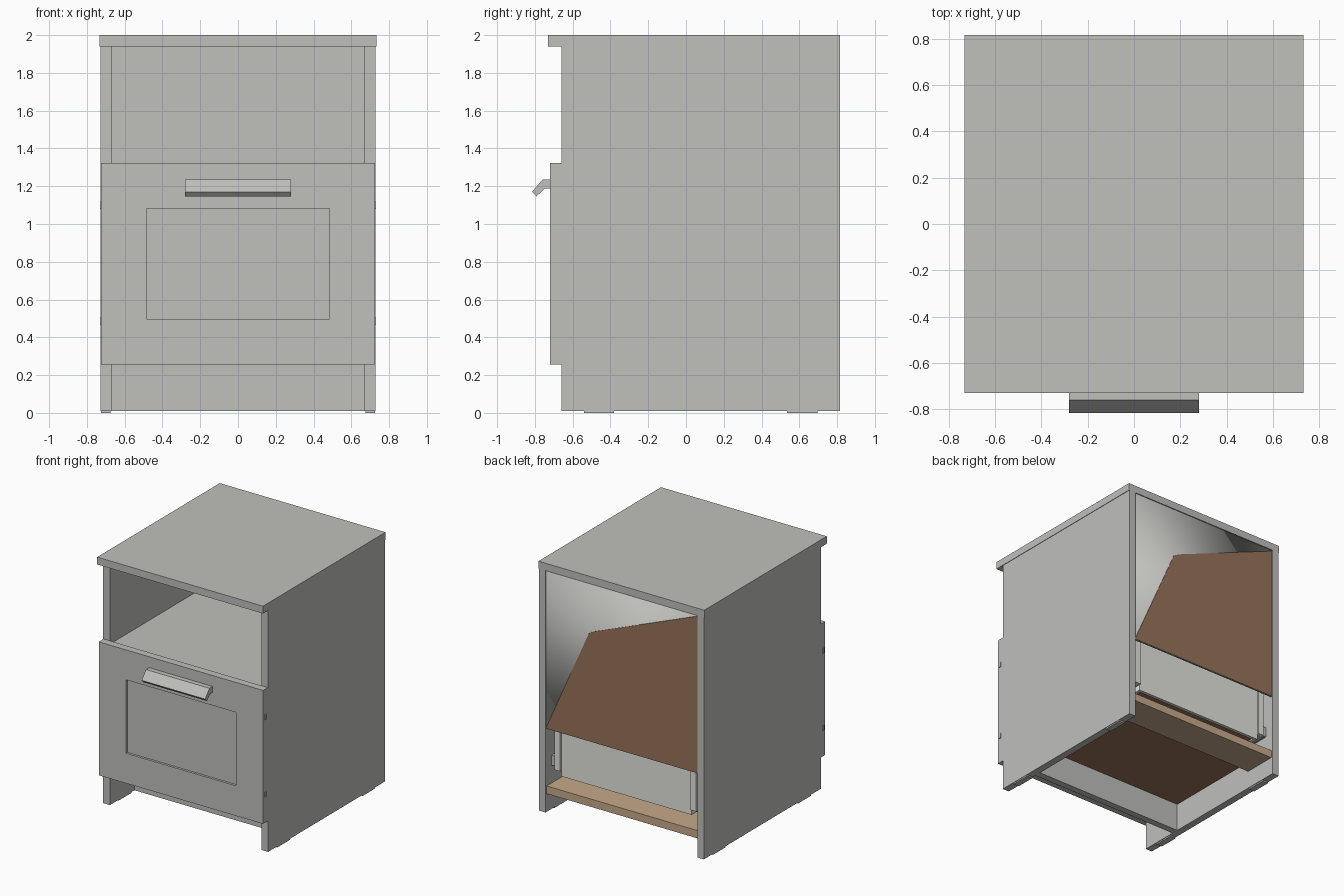
import bpy
import bmesh

default = bpy.data.objects.get("Cube")
if default:
    bpy.data.objects.remove(default, do_unlink=True)


def material(name, rgb):
    m = bpy.data.materials.new(name)
    m.use_nodes = True
    m.diffuse_color = (*rgb, 1)
    m.node_tree.nodes["Principled BSDF"].inputs["Base Color"].default_value = (*rgb, 1)
    return m


GREY = material("warm grey paint", (0.525, 0.525, 0.505))
PALE = material("pale drawer lining", (0.78, 0.79, 0.73))
BROWN = material("brown fibreboard", (0.31, 0.17, 0.10))
TAN = material("tan chipboard", (0.565, 0.395, 0.255))


def add_object(name, bm, mat):
    bmesh.ops.recalc_face_normals(bm, faces=bm.faces)
    mesh = bpy.data.meshes.new(name)
    bm.to_mesh(mesh)
    bm.free()
    mesh.materials.append(mat)
    obj = bpy.data.objects.new(name, mesh)
    bpy.context.scene.collection.objects.link(obj)
    return obj


def box(name, xs, ys, zs, mat):
    """Box spanning the given ranges."""
    bm = bmesh.new()
    bmesh.ops.create_cube(bm, size=1)
    for v in bm.verts:
        v.co = [r[0] if c < 0 else r[1] for c, r in zip(v.co, (xs, ys, zs))]
    return add_object(name, bm, mat)


def pair(name, xs, ys, zs, mat):
    """Matching boxes on the left (+x) and right (-x)."""
    box("left_" + name, xs, ys, zs, mat)
    box("right_" + name, (-xs[1], -xs[0]), ys, zs, mat)


def prism(name, points, offset, mat):
    """Extrude a flat outline by an offset."""
    bm = bmesh.new()
    face = bm.faces.new([bm.verts.new(p) for p in points])
    grown = bmesh.ops.extrude_face_region(bm, geom=[face])["geom"]
    bmesh.ops.translate(bm, vec=offset,
                        verts=[g for g in grown if isinstance(g, bmesh.types.BMVert)])
    return add_object(name, bm, mat)


INNER, OUTER = 0.67, 0.732
BACK = 0.815
FRONT = -0.66
BASE = 0.011
inside = (-INNER, INNER)

# Carcass
box("top_board", (-OUTER, OUTER), (-0.73, BACK), (1.941, 2), GREY)
pair("side_board", (INNER, 0.728), (FRONT, BACK), (BASE, 1.941), GREY)
box("open_shelf", inside, (FRONT, 0.795), (1.24, 1.295), GREY)
box("plinth", inside, (-0.35, -0.295), (BASE, 0.27), GREY)
box("rear_rail", inside, (0.53, 0.8), (0.155, 0.217), TAN)
box("base_sheet", inside, (-0.295, 0.53), (0.235, 0.245), BROWN)

# Feet
for place, y in (("front", -0.46), ("rear", 0.615)):
    pair(place + "_foot", (0.675, 0.725), (y - 0.08, y + 0.08), (0, BASE), GREY)

# Back panel with a soft-shaded skin and a brown facing that leaves one corner bare
box("back_panel", inside, (0.795, 0.804), (0.68, 1.941), GREY)
skin = box("back_skin", inside, (0.804, 0.807), (0.68, 1.941), GREY)
for face in skin.data.polygons:
    face.use_smooth = True
facing = [(INNER, 0.68), (0.29, 1.54), (0.25, 1.565), (-INNER, 1.935), (-INNER, 0.68)]
prism("back_facing", [(x, 0.808, z) for x, z in facing], (0, 0.003, 0), BROWN)

# Drawer front with a shallow recessed panel
drawer_front = box("drawer_front", (-0.725, 0.725), (-0.72, FRONT), (0.257, 1.322), GREY)
cutter = box("recess_cutter", (-0.485, 0.485), (-0.76, -0.702), (0.497, 1.083), GREY)
cutter.hide_render = True
cutter.hide_viewport = True
cutter.display_type = 'WIRE'
recess = drawer_front.modifiers.new("recess", 'BOOLEAN')
recess.object = cutter
recess.operation = 'DIFFERENCE'
recess.solver = 'EXACT'

# Fittings on the edges of the drawer front
for place, z in (("lower", 0.485), ("upper", 1.1)):
    pair(place + "_edge_fitting", (0.722, 0.731), (-0.703, -0.685),
         (z - 0.02, z + 0.02), GREY)

# Angled handle
grip = [(-0.72, 1.235), (-0.76, 1.235), (-0.815, 1.17),
        (-0.792, 1.146), (-0.748, 1.187), (-0.72, 1.187)]
prism("handle", [(-0.28, y, z) for y, z in grip], (0.56, 0, 0), GREY)

# Drawer box
pair("drawer_side", (0.55, 0.575), (FRONT, 0.75), (0.3, 0.95), PALE)
box("drawer_back", (-0.55, 0.55), (0.725, 0.75), (0.3, 0.95), PALE)
box("drawer_bottom", (-0.55, 0.55), (FRONT, 0.725), (0.31, 0.325), BROWN)

# Runners and rear brackets
pair("runner", (0.645, INNER), (-0.6, 0.74), (0.36, 0.44), GREY)
pair("runner_slide", (0.575, 0.645), (-0.6, 0.74), (0.345, 0.36), GREY)
pair("rear_bracket", (0.575, 0.625), (0.74, 0.765), (0.345, 0.8), PALE)
